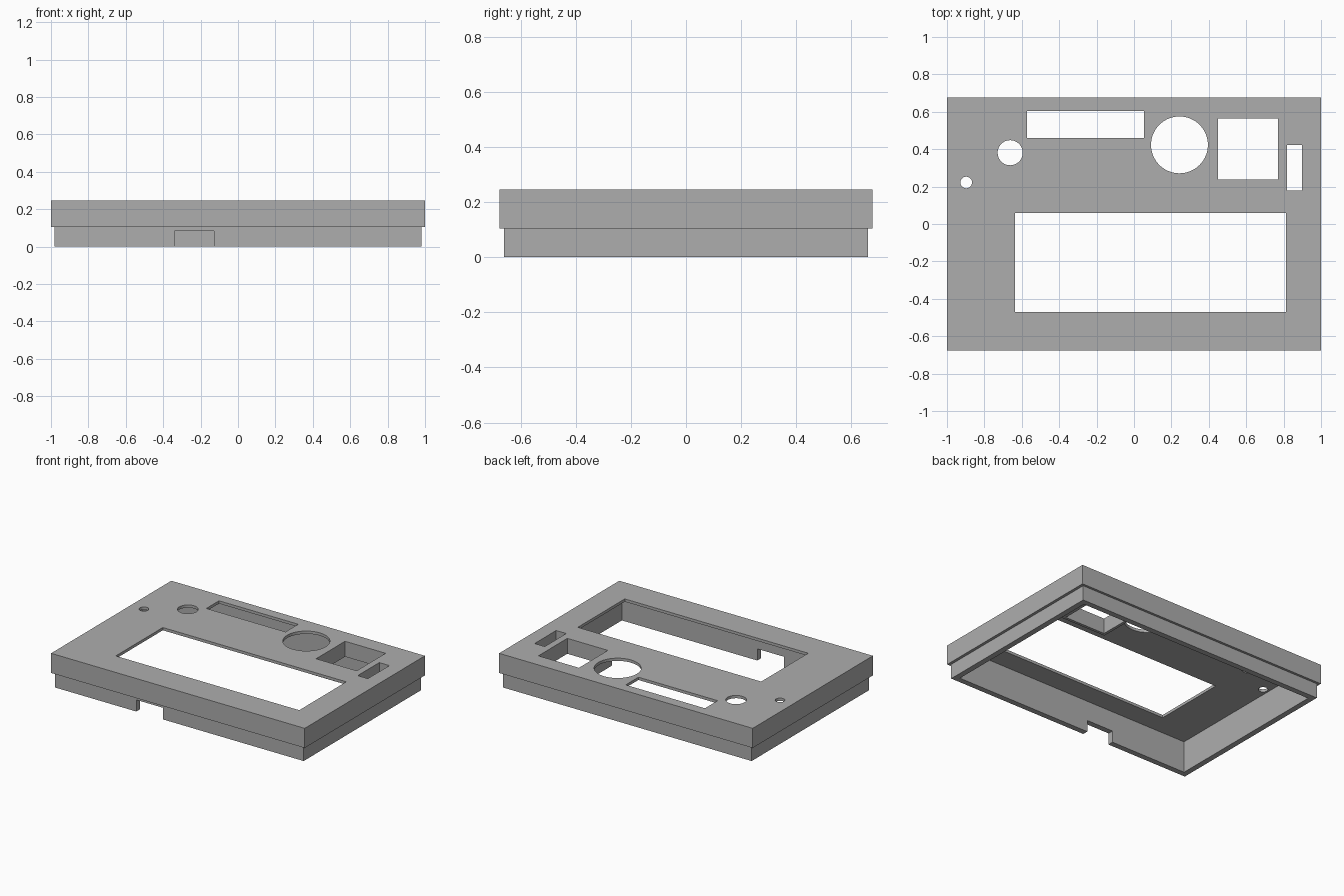
import bpy

cube = bpy.data.objects.get("Cube")
if cube:
    bpy.data.objects.remove(cube, do_unlink=True)

grey = bpy.data.materials.new("plain_grey")
grey.use_nodes = True
GREY = (0.42, 0.42, 0.42, 1)
grey.diffuse_color = GREY
grey.node_tree.nodes["Principled BSDF"].inputs["Base Color"].default_value = GREY

TOP, LEDGE = 0.245, 0.105      # top face and underside of the overhang
PLATE, WALL = 0.02, 0.04       # thickness of face plate and side walls
SLEEVE_DEPTH, SLEEVE_WALL = 0.11, 0.02


def box(name, x0, x1, y0, y1, z0, z1):
    bpy.ops.mesh.primitive_cube_add(
        size=1, location=((x0 + x1) / 2, (y0 + y1) / 2, (z0 + z1) / 2))
    ob = bpy.context.object
    ob.name = name
    ob.scale = (x1 - x0, y1 - y0, z1 - z0)
    bpy.ops.object.transform_apply(location=True, rotation=False, scale=True)
    ob.data.materials.append(grey)
    return ob


def disc(name, x, y, radius):
    bpy.ops.mesh.primitive_cylinder_add(
        vertices=64, radius=radius, depth=0.4, location=(x, y, TOP))
    ob = bpy.context.object
    ob.name = name
    ob.data.materials.append(grey)
    return ob


def combine(target, tool, operation):
    mod = target.modifiers.new(tool.name, 'BOOLEAN')
    mod.operation = operation
    mod.solver = 'EXACT'
    mod.object = tool
    bpy.context.view_layer.objects.active = target
    bpy.ops.object.modifier_apply(modifier=mod.name)
    bpy.data.objects.remove(tool, do_unlink=True)


# Outer cover with the narrower lip below, hollowed from underneath
cover = box("panel_cover", -1, 1, -0.677, 0.677, LEDGE, TOP)
lip_x, lip_y = 0.98, 0.66
combine(cover, box("lip", -lip_x, lip_x, -lip_y, lip_y, 0, LEDGE + 0.05), 'UNION')
in_x, in_y = lip_x - WALL, lip_y - WALL
combine(cover, box("cavity", -in_x, in_x, -in_y, in_y, -0.1, TOP - PLATE), 'DIFFERENCE')

# Sleeves hanging below two of the openings
sleeved = {"square": (0.45, 0.77, 0.237, 0.563), "side_slot": (0.818, 0.898, 0.18, 0.423)}
for name, (x0, x1, y0, y1) in sleeved.items():
    w = SLEEVE_WALL
    combine(cover, box(name + "_sleeve", x0 - w, x1 + w, y0 - w, y1 + w,
                       TOP - SLEEVE_DEPTH, TOP - PLATE / 2), 'UNION')

# Rectangular openings
openings = dict(sleeved)
openings["window"] = (-0.635, 0.812, -0.47, 0.06)
openings["long_slot"] = (-0.572, 0.053, 0.46, 0.603)
for name, (x0, x1, y0, y1) in openings.items():
    combine(cover, box(name + "_cut", x0, x1, y0, y1, 0.05, TOP + 0.1), 'DIFFERENCE')

# Round openings
for x, y, r in ((0.243, 0.423, 0.152), (-0.662, 0.381, 0.067), (-0.897, 0.222, 0.031)):
    combine(cover, disc("round_cut", x, y, r), 'DIFFERENCE')

# Cable notch in the front wall
combine(cover, box("notch_cut", -0.34, -0.128, -0.8, -0.55, -0.1, 0.083), 'DIFFERENCE')
